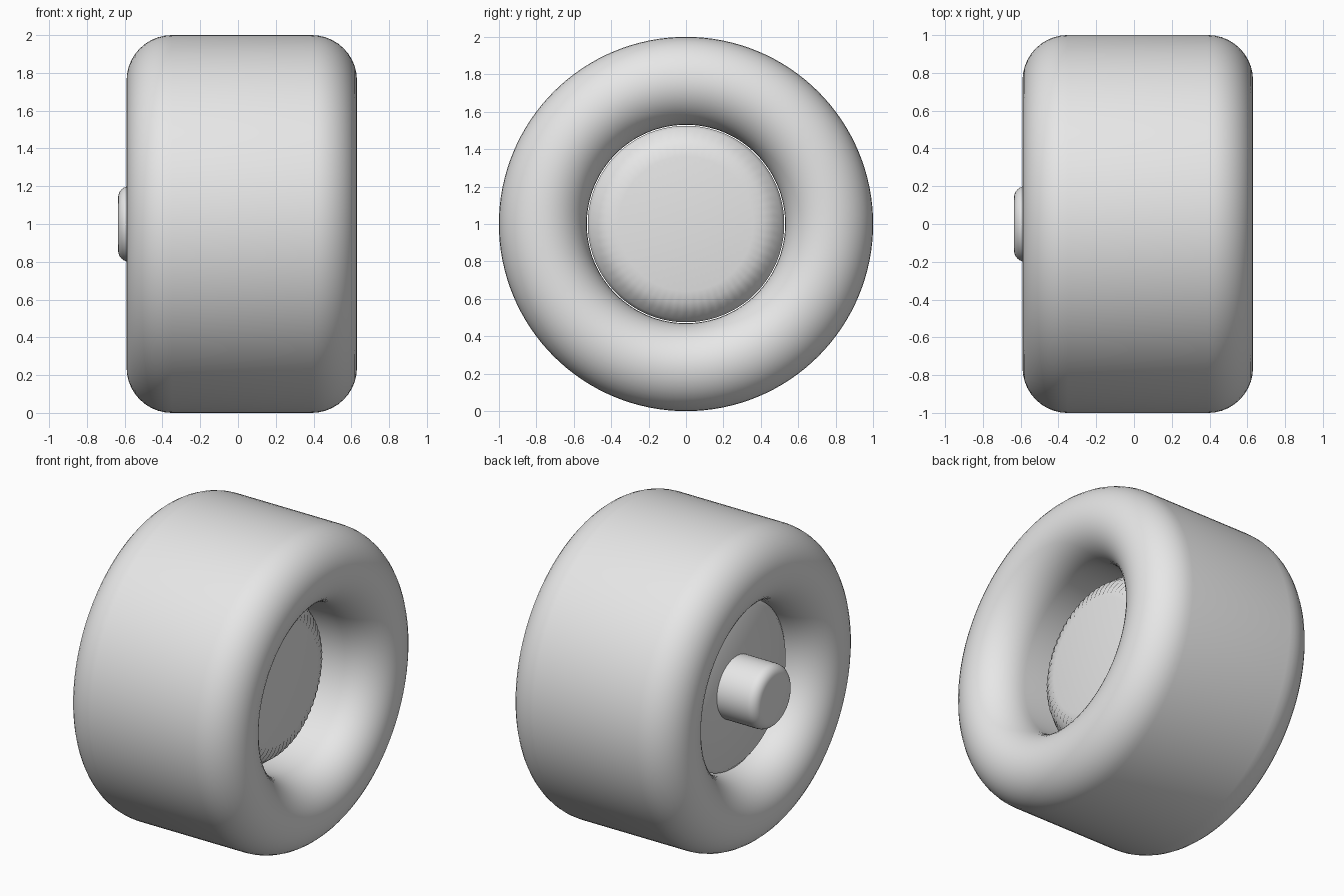
import bpy, bmesh, math

if "Cube" in bpy.data.objects:
    bpy.data.objects.remove(bpy.data.objects["Cube"])

grey = bpy.data.materials.new("light grey")
grey.diffuse_color = (0.8, 0.8, 0.8, 1)
grey.use_nodes = True
grey.node_tree.nodes["Principled BSDF"].inputs["Base Color"].default_value = grey.diffuse_color
CZ = 1.0


def lathe(name, profile, n=128, closed=False, ripple=None, angle=40):
    """Spin (x, radius) points about the x axis; ripple = {row: amplitude}."""
    bm = bmesh.new()
    rows = []
    for j, (x, r) in enumerate(profile):
        if r == 0:
            rows.append([bm.verts.new((x, 0, CZ))] * n)
            continue
        amp = (ripple or {}).get(j, 0)
        row = []
        for i in range(n):
            a = 2 * math.pi * i / n
            dx = amp * (1 if i % 2 else -1)
            row.append(bm.verts.new((x + dx, r * math.cos(a), CZ + r * math.sin(a))))
        rows.append(row)
    pairs = list(zip(rows, rows[1:])) + ([(rows[-1], rows[0])] if closed else [])
    for a, b in pairs:
        for i in range(n):
            k = (i + 1) % n
            vs = list(dict.fromkeys((a[i], a[k], b[k], b[i])))
            bm.faces.new(vs)
    bmesh.ops.recalc_face_normals(bm, faces=bm.faces)
    me = bpy.data.meshes.new(name)
    bm.to_mesh(me)
    bm.free()
    me.materials.append(grey)
    ob = bpy.data.objects.new(name, me)
    bpy.context.collection.objects.link(ob)
    bpy.ops.object.select_all(action='DESELECT')
    ob.select_set(True)
    bpy.context.view_layer.objects.active = ob
    bpy.ops.object.shade_smooth_by_angle(angle=math.radians(angle))
    return ob


def arc(cx, cr, rx, rr, a0, a1, steps=10):
    pts = []
    for i in range(steps + 1):
        a = math.radians(a0 + (a1 - a0) * i / steps)
        pts.append((cx + rx * math.cos(a), cr + rr * math.sin(a)))
    return pts


# Tyre: rounded section, open inner bore
tyre = (arc(-0.35, 0.76, 0.24, 0.24, 90, 180) + arc(-0.35, 0.76, 0.24, 0.23, 180, 270)[1:]
        + arc(0.39, 0.76, 0.24, 0.23, 270, 360) + arc(0.39, 0.76, 0.24, 0.24, 0, 90)[1:])
lathe("tyre", tyre, closed=True)

# Hub: flat back, rounded front face with fine ribs round the shoulder
hub = ([(-0.36, 0), (-0.36, 0.50), (-0.34, 0.525), (0.20, 0.525), (0.22, 0.51)]
       + [(0.27, 0.47), (0.298, 0.42), (0.31, 0.36), (0.31, 0)])
lathe("hub", hub, ripple={5: 0.003, 6: 0.005})

# Axle stub on the back of the hub
axle = [(-0.30, 0), (-0.30, 0.2)] + arc(-0.575, 0.14, 0.06, 0.06, 90, 180, 6) + [(-0.635, 0)]
lathe("axle", axle, n=64)
